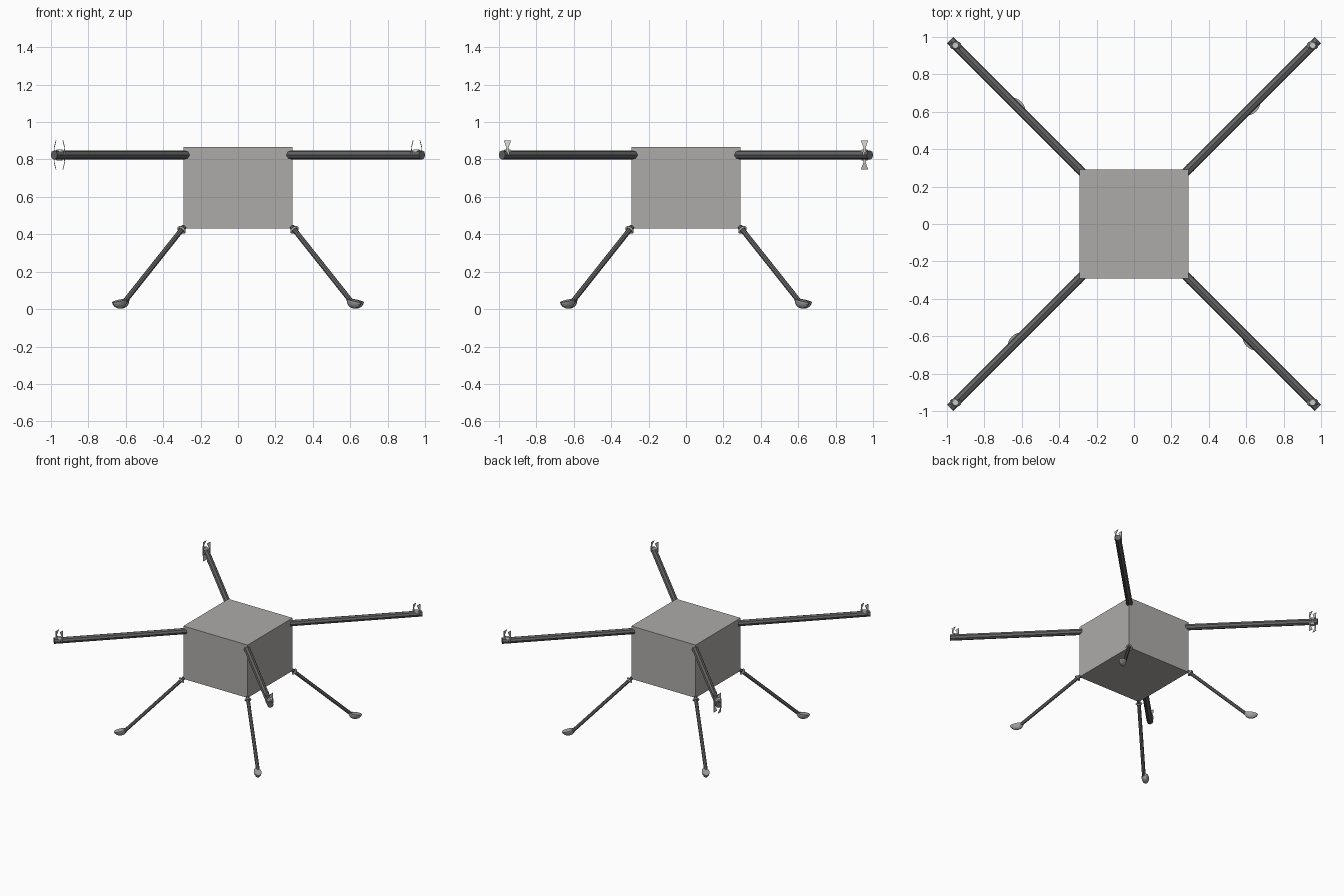
import bpy, bmesh, math
from mathutils import Vector, Matrix

if "Cube" in bpy.data.objects:
    bpy.data.objects.remove(bpy.data.objects["Cube"])


def grey(name, r, g, b):
    m = bpy.data.materials.new(name)
    m.diffuse_color = (r, g, b, 1)
    m.use_nodes = True
    m.node_tree.nodes["Principled BSDF"].inputs["Base Color"].default_value = m.diffuse_color
    return m


BODY = grey("body_grey", 0.42, 0.41, 0.395)
DARK = grey("dark_grey", 0.13, 0.13, 0.13)
FOOT = grey("foot_grey", 0.36, 0.36, 0.36)


def finish(name, bm, mat=Matrix.Identity(4), smooth=False, paint=None):
    bmesh.ops.transform(bm, matrix=mat, verts=bm.verts)
    bmesh.ops.recalc_face_normals(bm, faces=bm.faces)
    for f in bm.faces:
        f.smooth = smooth
    me = bpy.data.meshes.new(name)
    bm.to_mesh(me)
    bm.free()
    if paint:
        me.materials.append(paint)
    ob = bpy.data.objects.new(name, me)
    bpy.context.collection.objects.link(ob)
    return ob


def rod(name, a, b, r1, r2, turn, sides=8):
    a, b = Vector(a), Vector(b)
    d = b - a
    bm = bmesh.new()
    m = Matrix.Translation((a + b) / 2) @ d.to_track_quat('Z', 'Y').to_matrix().to_4x4()
    bmesh.ops.create_cone(bm, cap_ends=True, segments=sides, radius1=r1, radius2=r2,
                          depth=d.length, matrix=m)
    return finish(name, bm, turn, paint=DARK)


def foot(name, turn):
    # half dish with flat top, deepest point leaning inward
    bm = bmesh.new()
    bmesh.ops.create_uvsphere(bm, u_segments=16, v_segments=12, radius=1)
    bmesh.ops.bisect_plane(bm, geom=bm.verts[:] + bm.edges[:] + bm.faces[:], dist=1e-4,
                           plane_co=(0, 0, 0), plane_no=(0, 0, 1), clear_outer=True)
    bmesh.ops.holes_fill(bm, edges=[e for e in bm.edges if e.is_boundary])
    for v in bm.verts:
        x, y, z = v.co
        v.co = (0.888 + 0.05 * x + 0.012 * z, -0.008 + 0.028 * y, 0.05 + 0.042 * z - 0.010 * x)
    low = min(v.co.z for v in bm.verts)
    for v in bm.verts:
        v.co.z += 0.003 - low
    return finish(name, bm, turn, paint=FOOT)


def ring(name, centre, axis, R, r, turn):
    bm = bmesh.new()
    n, k = 14, 6
    rows = [[bm.verts.new(((R + r * math.cos(q)) * math.cos(p),
                           (R + r * math.cos(q)) * math.sin(p), r * math.sin(q)))
             for q in (2 * math.pi * j / k for j in range(k))]
            for p in (2 * math.pi * i / n for i in range(n))]
    for i in range(n):
        for j in range(k):
            a, b = rows[i], rows[(i + 1) % n]
            bm.faces.new((a[j], b[j], b[(j + 1) % k], a[(j + 1) % k]))
    m = Matrix.Translation(centre) @ Vector(axis).to_track_quat('Z', 'Y').to_matrix().to_4x4()
    return finish(name, bm, turn @ m, True)


def clip(name, x, y, z, s):
    # small base disc with two thin fan-shaped prongs leaning together
    bm = bmesh.new()
    bmesh.ops.create_cone(bm, cap_ends=True, segments=12, radius1=0.020, radius2=0.016,
                          depth=0.012, matrix=Matrix.Translation((0, 0, 0.024)))
    rows = [(0.026, 0.012, 0.0), (0.028, 0.006, 0.04), (0.018, 0.02, 0.078)]
    for side in (-1, 1):
        loops = []
        for px, w, h in rows:
            loops.append([bm.verts.new((side * (px + dx), dy, h)) for dx, dy in
                          ((-0.002, -w), (0.002, -w), (0.002, w), (-0.002, w))])
        for a, b in zip(loops, loops[1:]):
            for j in range(4):
                bm.faces.new((a[j], a[(j + 1) % 4], b[(j + 1) % 4], b[j]))
        bm.faces.new(loops[0])
        bm.faces.new(loops[-1])
    return finish(name, bm, Matrix.Translation((x, y, z)) @ Matrix.Diagonal((1, 1, s, 1)))


# central body
bm = bmesh.new()
bmesh.ops.create_cube(bm, size=1, matrix=Matrix.Translation((0, 0, 0.649))
                      @ Matrix.Diagonal((0.584, 0.584, 0.434, 1)))
finish("body", bm, paint=BODY)

ARM_Z = 0.824
for i, label in enumerate(("back_right", "back_left", "front_left", "front_right")):
    turn = Matrix.Rotation(math.radians(45 + 90 * i), 4, 'Z')
    # arm and leg along the diagonal
    rod(label + "_arm", (0.375, 0, ARM_Z), (1.391, 0, ARM_Z), 0.0245, 0.0245, turn)
    top, end = Vector((0.408, 0, 0.44)), Vector((0.868, 0, 0.03))
    rod(label + "_leg", top, end, 0.014, 0.014, turn)
    # hinge ring standing on edge, and foot
    ring(label + "_hinge", top.lerp(end, 0.04), end - top, 0.020, 0.006, turn)
    foot(label + "_foot", turn)
    # clip at the arm tip
    p = turn @ Vector((1.35, 0, 0))
    clip(label + "_clip", p.x, p.y, ARM_Z, 1)
    if label == "back_left":
        clip(label + "_lower_clip", p.x, p.y, ARM_Z, -1)
